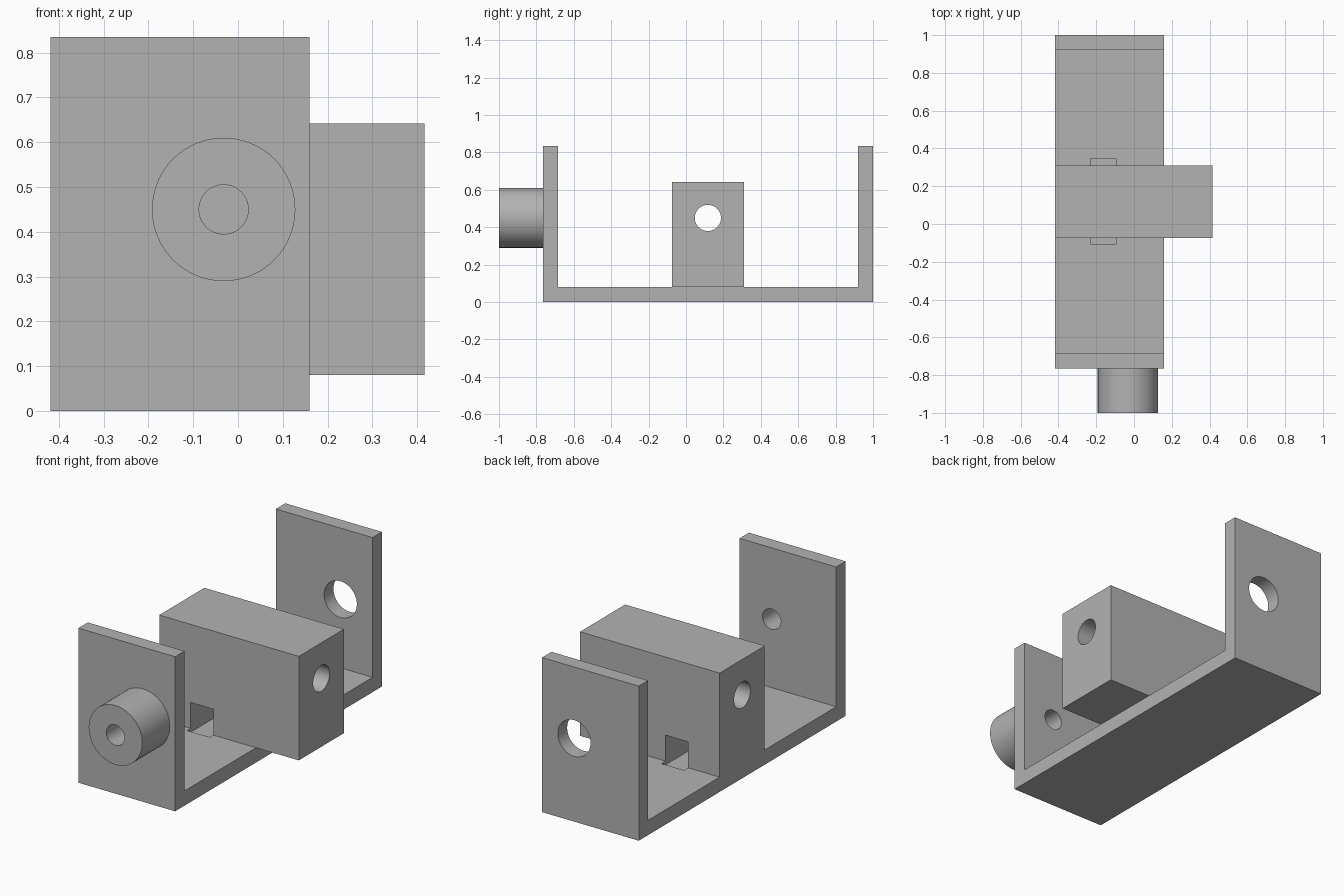
import bpy
import math

cube = bpy.data.objects.get("Cube")
if cube:
    bpy.data.objects.remove(cube, do_unlink=True)

grey = bpy.data.materials.new("plain_grey")
grey.use_nodes = True
colour = (0.45, 0.45, 0.45, 1)
grey.diffuse_color = colour
grey.node_tree.nodes["Principled BSDF"].inputs["Base Color"].default_value = colour


def box(name, x, y, z):
    """Box from (min, max) ranges on each axis."""
    bpy.ops.mesh.primitive_cube_add(size=1)
    ob = bpy.context.object
    ob.name = name
    ob.location = [(a + b) / 2 for a, b in (x, y, z)]
    ob.scale = [b - a for a, b in (x, y, z)]
    bpy.ops.object.transform_apply(location=True, scale=True)
    ob.data.materials.append(grey)
    return ob


def rod(name, axis, centre, radius, length):
    """Cylinder along the x or y axis."""
    turn = (0, math.pi / 2, 0) if axis == "x" else (math.pi / 2, 0, 0)
    bpy.ops.mesh.primitive_cylinder_add(
        vertices=64, radius=radius, depth=length, location=centre, rotation=turn)
    ob = bpy.context.object
    ob.name = name
    bpy.ops.object.transform_apply(location=True, rotation=True)
    ob.data.materials.append(grey)
    return ob


def combine(target, other, operation):
    """Apply a boolean and discard the helper."""
    bpy.ops.object.select_all(action="DESELECT")
    bpy.context.view_layer.objects.active = target
    target.select_set(True)
    mod = target.modifiers.new("bool", "BOOLEAN")
    mod.operation = operation
    mod.solver = "EXACT"
    mod.object = other
    bpy.ops.object.modifier_apply(modifier=mod.name)
    bpy.data.objects.remove(other, do_unlink=True)


def finish(ob):
    bpy.ops.object.select_all(action="DESELECT")
    bpy.context.view_layer.objects.active = ob
    ob.select_set(True)
    bpy.ops.object.shade_smooth_by_angle(angle=math.radians(30))


WIDTH = (-0.418, 0.16)
FLOOR, TOP = 0.08, 0.835
BORE_X, BORE_Z = -0.032, 0.45
SLOT = ((-0.23, -0.095), (-0.105, 0.345), (0.06, 0.22))

# U-shaped bracket with a front boss
bracket = box("bracket", WIDTH, (-0.765, 1), (0, TOP))
combine(bracket, box("gap_cutter", (-1, 1), (-0.685, 0.92), (FLOOR, 1)), "DIFFERENCE")
combine(bracket, rod("boss", "y", (BORE_X, -0.86, BORE_Z), 0.16, 0.28), "UNION")
# Small front bore, larger back hole, shallow floor pocket
combine(bracket, rod("front_bore", "y", (BORE_X, -0.85, BORE_Z), 0.055, 0.5), "DIFFERENCE")
combine(bracket, rod("back_hole", "y", (BORE_X, 0.96, BORE_Z), 0.098, 0.3), "DIFFERENCE")
combine(bracket, box("pocket_cutter", *SLOT), "DIFFERENCE")
finish(bracket)

# Cross block with a lengthwise hole and a square slot underneath
block = box("cross_block", (-0.418, 0.416), (-0.075, 0.31), (FLOOR, 0.642))
combine(block, rod("block_hole", "x", (0, 0.117, BORE_Z), 0.07, 1.2), "DIFFERENCE")
combine(block, box("slot_cutter", *SLOT), "DIFFERENCE")
finish(block)
